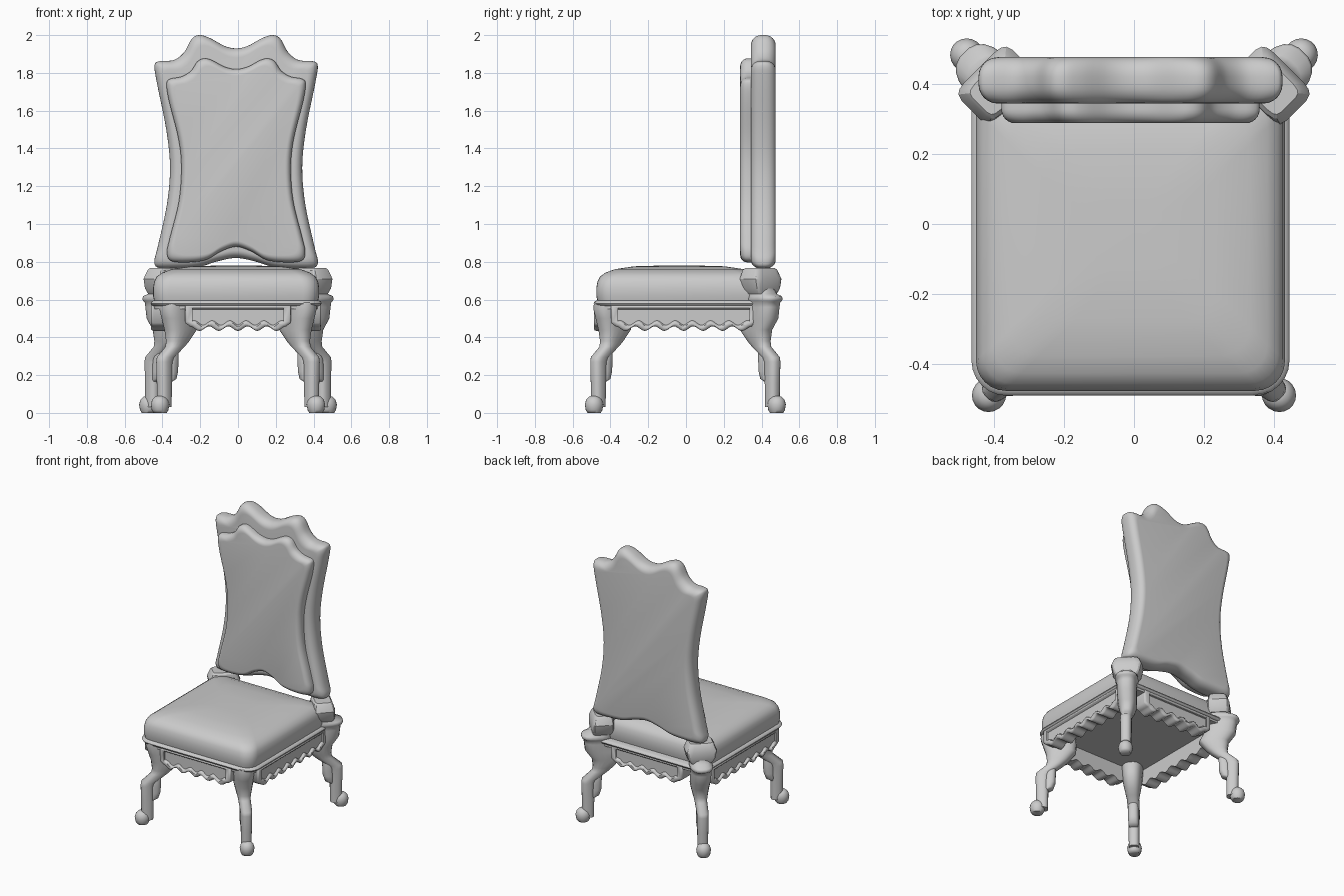
import bpy, bmesh
from math import sin, cos, pi, copysign
from mathutils import Vector

if "Cube" in bpy.data.objects:
    bpy.data.objects.remove(bpy.data.objects["Cube"])

CX = -0.01  # upholstery centre


def loft(name, rings, angle=50):
    """Skin closed rings of equal length, capping both ends."""
    bm = bmesh.new()
    vs = [[bm.verts.new(p) for p in r] for r in rings]
    n = len(vs[0])
    for a, b in zip(vs, vs[1:]):
        for i in range(n):
            j = (i + 1) % n
            bm.faces.new((a[i], a[j], b[j], b[i]))
    bm.faces.new(vs[0])
    bm.faces.new(vs[-1])
    bmesh.ops.recalc_face_normals(bm, faces=bm.faces)
    me = bpy.data.meshes.new(name)
    bm.to_mesh(me)
    bm.free()
    ob = bpy.data.objects.new(name, me)
    bpy.context.collection.objects.link(ob)
    bpy.ops.object.select_all(action='DESELECT')
    ob.select_set(True)
    bpy.context.view_layer.objects.active = ob
    bpy.ops.object.shade_smooth_by_angle(angle=angle * pi / 180)
    return ob


def spline(pts, steps=5):
    """Closed Catmull-Rom curve."""
    out, n = [], len(pts)
    for i in range(n):
        a, b, c, d = (Vector(pts[(i + k) % n]) for k in (-1, 0, 1, 2))
        for s in range(steps):
            t = s / steps
            out.append(0.5 * (2 * b + (c - a) * t + (2 * a - 5 * b + 4 * c - d) * t ** 2
                              + (3 * b - a - 3 * c + d) * t ** 3))
    return out


def back_panel(name, half, y0, y1, r_front, r_back, zc):
    """Pillow-edged panel from a mirrored half outline."""
    outline = spline(half + [(-x, z) for x, z in half[-2:0:-1]])
    hx = max(p.x for p in outline)
    hz = max(p.y for p in outline) - zc
    prof = [(r_front * (1 - sin(a)), y0 + r_front * (1 - cos(a))) for a in [k * pi / 12 for k in range(7)]]
    prof += [(r_back * (1 - cos(a)), y1 - r_back * (1 - sin(a))) for a in [k * pi / 12 for k in range(7)]]
    rings = [[(CX + p.x * (1 - i / hx), y, zc + (p.y - zc) * (1 - i / hz)) for p in outline]
             for i, y in prof]
    return loft(name, rings)


def round_rect(cx, cy, hx, hy, r, z, seg=6):
    pts = []
    for q, (sx, sy) in enumerate([(1, 1), (-1, 1), (-1, -1), (1, -1)]):
        for k in range(seg + 1):
            a = (q + k / seg) * pi / 2
            pts.append((cx + sx * (hx - r) + r * cos(a), cy + sy * (hy - r) + r * sin(a), z))
    return pts


# Backrest frame and its front cushion
back_panel("backrest",
           [(0, 1.93), (.06, 1.942), (.14, 1.985), (.195, 2.0), (.235, 1.98), (.275, 1.91), (.33, 1.868),
            (.405, 1.862), (.432, 1.84), (.42, 1.75), (.37, 1.5), (.35, 1.3), (.367, 1.1),
            (.415, .88), (.433, .80), (.41, .768), (.32, .764), (.2, .772), (.1, .802), (0, .82)],
           .343, .475, .055, .055, 1.33)
back_panel("back_cushion",
           [(0, 1.82), (.06, 1.832), (.13, 1.868), (.17, 1.876), (.205, 1.86), (.24, 1.81), (.29, 1.78),
            (.35, 1.768), (.368, 1.74), (.355, 1.65), (.305, 1.45), (.29, 1.3), (.303, 1.12),
            (.35, .93), (.366, .85), (.345, .805), (.26, .797), (.16, .81), (.08, .855), (0, .88)],
           .287, .37, .04, .01, 1.32)

# Seat cushion, trim and base
loft("seat_cushion", [round_rect(CX, -.035, h, h, r, z) for h, r, z in
                      [(.432, .08, .585), (.44, .085, .62), (.44, .085, .66), (.434, .085, .695),
                       (.42, .085, .722), (.39, .08, .743), (.34, .08, .761), (.24, .08, .776), (.1, .05, .78)]])
loft("seat_trim", [round_rect(CX, -.018, .448 + o, .466 + o, .10, z) for o, z in
                   [(-.012, .565), (0, .57), (.005, .58), (0, .59), (-.012, .596)]])
loft("seat_base", [round_rect(CX, -.018, .435, .455, .10, z) for z in (.55, .57)])


# Scalloped aprons with a recessed panel
def apron(name, centre, u, out, half, lobes):
    top, low, n = .572, .446, lobes * 12
    outer, inner = [(-half, top), (half, top), (half, low + .03)], [
        (-half + .03, top - .02), (half - .03, top - .02), (half - .03, .487)]
    for k in range(n + 1):
        t = 1 - 2 * k / n
        z = low + .012 * cos(2 * pi * lobes * k / n)
        outer.append((t * (half - .025), z))
        inner.append((t * (half - .045), z + .027))
    outer.append((-half, low + .03))
    inner.append((-half + .03, .487))
    c, u, out = Vector(centre), Vector(u), Vector(out)

    def ring(pts, depth, s=0.0):
        return [c + u * (x - copysign(s, x)) + out * depth + Vector((0, 0, z + (s if z < .5 else -s)))
                for x, z in pts]
    loft(name, [ring(outer, -.095), ring(outer, -.012), ring(outer, -.004, .003), ring(outer, 0, .01),
                ring(inner, 0, -.008), ring(inner, -.004, -.002), ring(inner, -.016, .004)], 60)


apron("front_apron", (0, -.487, 0), (1, 0, 0), (0, -1, 0), .28, 5)
apron("back_apron", (0, .445, 0), (1, 0, 0), (0, 1, 0), .28, 5)
for s, side in ((-1, "left"), (1, "right")):
    apron(side + "_apron", (CX + s * .45, -.012, 0), (0, 1, 0), (s, 0, 0), .385, 7)


# Diagonal cabriole legs: rows are z, outward offset, half depth, half width
def leg_ring(base, out, row, n=20, power=.8):
    z, d, hr, ht = row
    tan = Vector((-out.y, out.x, 0))
    f = lambda v: copysign(abs(v) ** power, v)
    return [base + out * (d + hr * f(cos(a))) + tan * ht * f(sin(a)) + Vector((0, 0, z))
            for a in [(k + .5) * 2 * pi / n for k in range(n)]]


LOWER = [(.03, 0, .038, .034), (.16, 0, .04, .035), (.27, 0, .043, .037), (.295, -.01, .049, .038),
         (.35, -.08, .055, .04), (.38, -.1, .068, .047), (.44, -.122, .098, .06)]
FRONT = [(.50, -.115, .11, .066), (.55, -.105, .115, .07), (.585, -.105, .11, .07)]
REAR = [(.50, -.085, .105, .064), (.56, -.068, .095, .066), (.585, -.065, .096, .067), (.592, -.06, .102, .072),
        (.605, -.06, .106, .076), (.618, -.062, .102, .072), (.63, -.085, .088, .068), (.66, -.1, .083, .07),
        (.73, -.105, .083, .07)]
FOOT = [(.0, .032, .035, .035), (.015, .032, .045, .043), (.045, .032, .05, .048), (.07, .032, .043, .041),
        (.085, .032, .028, .027), (.09, .032, .012, .012)]
HEEL = [(.165, -.03, .012, .025), (.18, -.044, .028, .033), (.22, -.05, .036, .034),
        (.26, -.052, .036, .034), (.29, -.055, .034, .034), (.32, -.06, .03, .03)]
BLOCK = [(.63, -.088, .066, .072), (.66, -.088, .073, .092), (.71, -.088, .073, .103), (.755, -.092, .062, .085),
         (.766, -.092, .052, .075)]
for s, side in ((-1, "left"), (1, "right")):
    for end, base, rows in (("front", (s * .39, -.464, 0), FRONT), ("rear", (s * .452, .457, 0), REAR)):
        base = Vector(base)
        out = Vector((s, -1 if end == "front" else 1, 0)).normalized()
        name = f"{end}_{side}_"
        loft(name + "leg", [leg_ring(base, out, r) for r in LOWER + rows])
        loft(name + "foot", [leg_ring(base, out, r, power=1) for r in FOOT], 60)
        loft(name + "heel_scroll", [leg_ring(base, out, r) for r in HEEL], 60)
        if end == "rear":
            # Blocks joining rear legs to the backrest
            loft(name + "block", [leg_ring(base, out, r, 16, .35) for r in BLOCK], 25)
